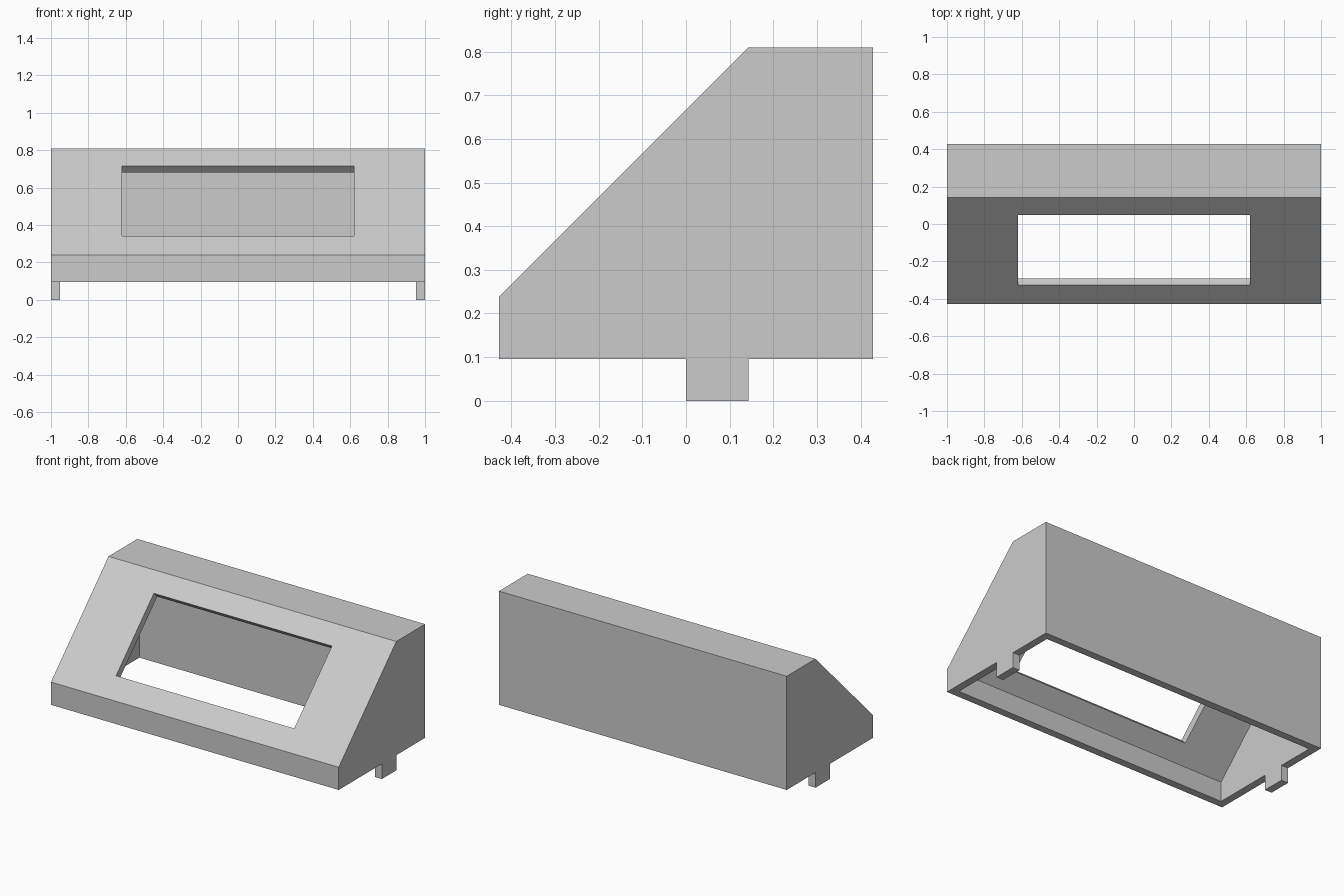
import bpy
from mathutils import Matrix, Vector
from math import radians

if "Cube" in bpy.data.objects:
    bpy.data.objects.remove(bpy.data.objects["Cube"])

U = 2 / 42            # design unit: one wall thickness
WALL = U

grey = bpy.data.materials.new("light grey plastic")
grey.use_nodes = True
grey.diffuse_color = (0.6, 0.6, 0.6, 1)
grey.node_tree.nodes["Principled BSDF"].inputs["Base Color"].default_value = grey.diffuse_color


def prism(name, profile, half_length):
    """Extrude a (y, z) profile along x, centred on x = 0."""
    n = len(profile)
    verts = [(x, y, z) for x in (-half_length, half_length) for y, z in profile]
    faces = [tuple(range(n))[::-1], tuple(range(n, 2 * n))]
    faces += [(i, (i + 1) % n, (i + 1) % n + n, i + n) for i in range(n)]
    mesh = bpy.data.meshes.new(name)
    mesh.from_pydata(verts, [], faces)
    mesh.materials.append(grey)
    obj = bpy.data.objects.new(name, mesh)
    bpy.context.collection.objects.link(obj)
    return obj


def box(name, size):
    w, d, h = size
    return prism(name, [(-d/2, -h/2), (d/2, -h/2), (d/2, h/2), (-d/2, h/2)], w / 2)


def combine(target, tool, operation):
    """Apply a boolean and discard the tool."""
    tool.hide_render = True
    mod = target.modifiers.new(operation, 'BOOLEAN')
    mod.operation, mod.object, mod.solver = operation, tool, 'EXACT'
    bpy.context.view_layer.objects.active = target
    bpy.ops.object.modifier_apply(modifier=mod.name)
    bpy.data.objects.remove(tool)


# Wedge-fronted housing
back, base, top = 9 * U, 2 * U, 17 * U
lip, ridge = 5 * U, 3 * U
housing = prism("housing", [(-back, base), (back, base), (back, top),
                            (ridge, top), (-back, lip)], 1)

# Hollow inside, open at the bottom, with even walls
k = WALL * (2 ** 0.5 - 1)
cavity = prism("cavity_cutter", [(-back + WALL, base - U), (back - WALL, base - U),
                                 (back - WALL, top - WALL), (ridge + k, top - WALL),
                                 (-back + WALL, lip - k)], 1 - WALL)
combine(housing, cavity, 'DIFFERENCE')

# Display window cut square through the sloping face
window = box("window_cutter", (26 * U, 0.53, 3 * U))
window.matrix_world = Matrix.Translation(Vector((0, -0.139, 0.528))) @ Matrix.Rotation(radians(45), 4, 'X')
bpy.context.view_layer.update()
combine(housing, window, 'DIFFERENCE')

# Mounting tabs continuing the end walls downwards
for side in (-1, 1):
    tab = box("mounting_tab", (WALL, 3 * U, 2 * U))
    tab.location = (side * (1 - WALL / 2), 1.5 * U, U)
    bpy.context.view_layer.update()
    combine(housing, tab, 'UNION')
